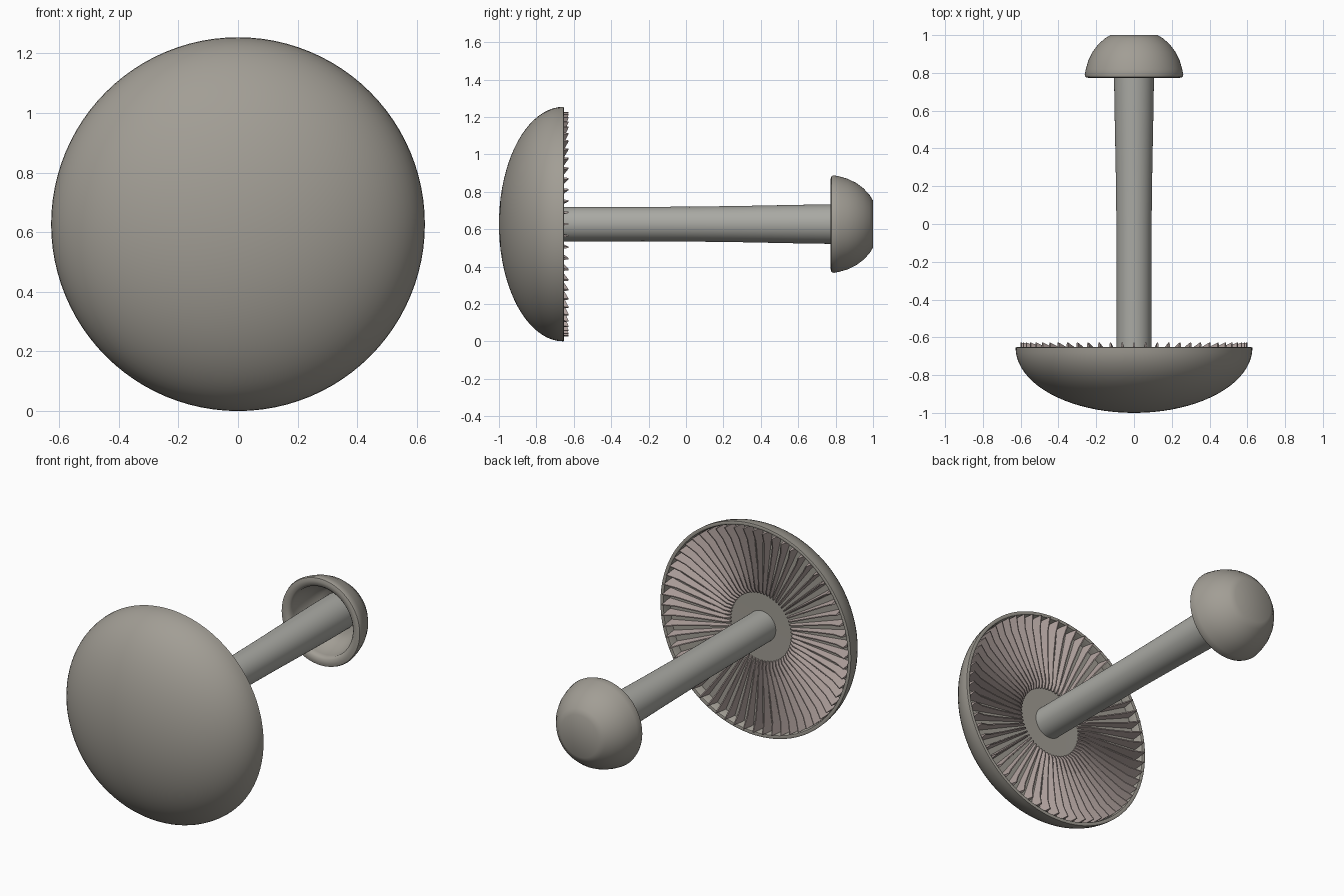
import bpy, bmesh, math

if "Cube" in bpy.data.objects:
    bpy.data.objects.remove(bpy.data.objects["Cube"])

CZ = 0.627  # height of the mushroom's axis, which runs along y


def material(name, rgb):
    m = bpy.data.materials.new(name)
    m.diffuse_color = (*rgb, 1)
    m.use_nodes = True
    m.node_tree.nodes["Principled BSDF"].inputs["Base Color"].default_value = m.diffuse_color
    return m


def finish(name, bm, mat, angle):
    bmesh.ops.remove_doubles(bm, verts=bm.verts, dist=1e-5)
    bmesh.ops.recalc_face_normals(bm, faces=bm.faces)
    me = bpy.data.meshes.new(name)
    bm.to_mesh(me)
    bm.free()
    ob = bpy.data.objects.new(name, me)
    bpy.context.collection.objects.link(ob)
    me.materials.append(mat)
    bpy.ops.object.select_all(action='DESELECT')
    ob.select_set(True)
    bpy.context.view_layer.objects.active = ob
    bpy.ops.object.shade_smooth_by_angle(angle=math.radians(angle))
    return ob


def lathe(name, profile, mat, steps=64, angle=40):
    """Spin (radius, y) points about the lengthwise axis."""
    bm = bmesh.new()
    vs = [bm.verts.new((r, y, CZ)) for r, y in profile]
    es = [bm.edges.new(p) for p in zip(vs, vs[1:])]
    bmesh.ops.spin(bm, geom=vs + es, cent=(0, 0, CZ), axis=(0, 1, 0),
                   angle=2 * math.pi, steps=steps, use_duplicate=False)
    return finish(name, bm, mat, angle)


skin = material("skin", (0.36, 0.34, 0.30))
pale = material("pale_stem", (0.40, 0.40, 0.37))
pink = material("pink_gill", (0.46, 0.38, 0.36))

# Domed cap with a thin rim and recessed underside
dome = [(0.627 * math.sin(t), -0.655 - 0.345 * math.cos(t))
        for t in (i * math.pi / 40 for i in range(21))]
lathe("cap", dome + [(0.62, -0.652), (0.608, -0.655), (0.602, -0.67),
                     (0.598, -0.705), (0.0, -0.715)], skin, 96)

# Gently flaring stem
lathe("stem", [(0, -0.74), (0.092, -0.74), (0.092, -0.3), (0.093, 0.0),
               (0.097, 0.3), (0.103, 0.6), (0.106, 0.8), (0.106, 0.97),
               (0, 0.97)], pale, 48)

# Hollow cup around the foot of the stem
lathe("base_cup", [(0, 1.0), (0.125, 1.0), (0.155, 0.982), (0.19, 0.95),
                   (0.22, 0.91), (0.242, 0.865), (0.255, 0.82),
                   (0.261, 0.79), (0.257, 0.778), (0.24, 0.773),
                   (0.217, 0.777), (0.204, 0.79), (0.203, 0.81),
                   (0.193, 0.85), (0.17, 0.90), (0.13, 0.945),
                   (0, 0.955)], skin, 64, 50)

# Radial wedge-shaped gills: radius, free edge y, base half width
section = [(0.20, -0.700, 0.006), (0.23, -0.683, 0.008),
           (0.40, -0.672, 0.012), (0.53, -0.655, 0.015),
           (0.60, -0.627, 0.017)]
bm = bmesh.new()
COUNT = 60
for k in range(COUNT):
    a = 2 * math.pi * k / COUNT
    c, s = math.cos(a), math.sin(a)
    rings = []
    for r, y, w in section:
        pts = [(-w, -0.73), (-0.003, y), (0.003, y), (w, -0.73)]
        rings.append([bm.verts.new((r * c - o * s, yy, CZ + r * s + o * c))
                      for o, yy in pts])
    for p, q in zip(rings, rings[1:]):
        for i in range(4):
            j = (i + 1) % 4
            bm.faces.new((p[i], p[j], q[j], q[i]))
    bm.faces.new(rings[0])
    bm.faces.new(rings[-1])
finish("gills", bm, pink, 30)
